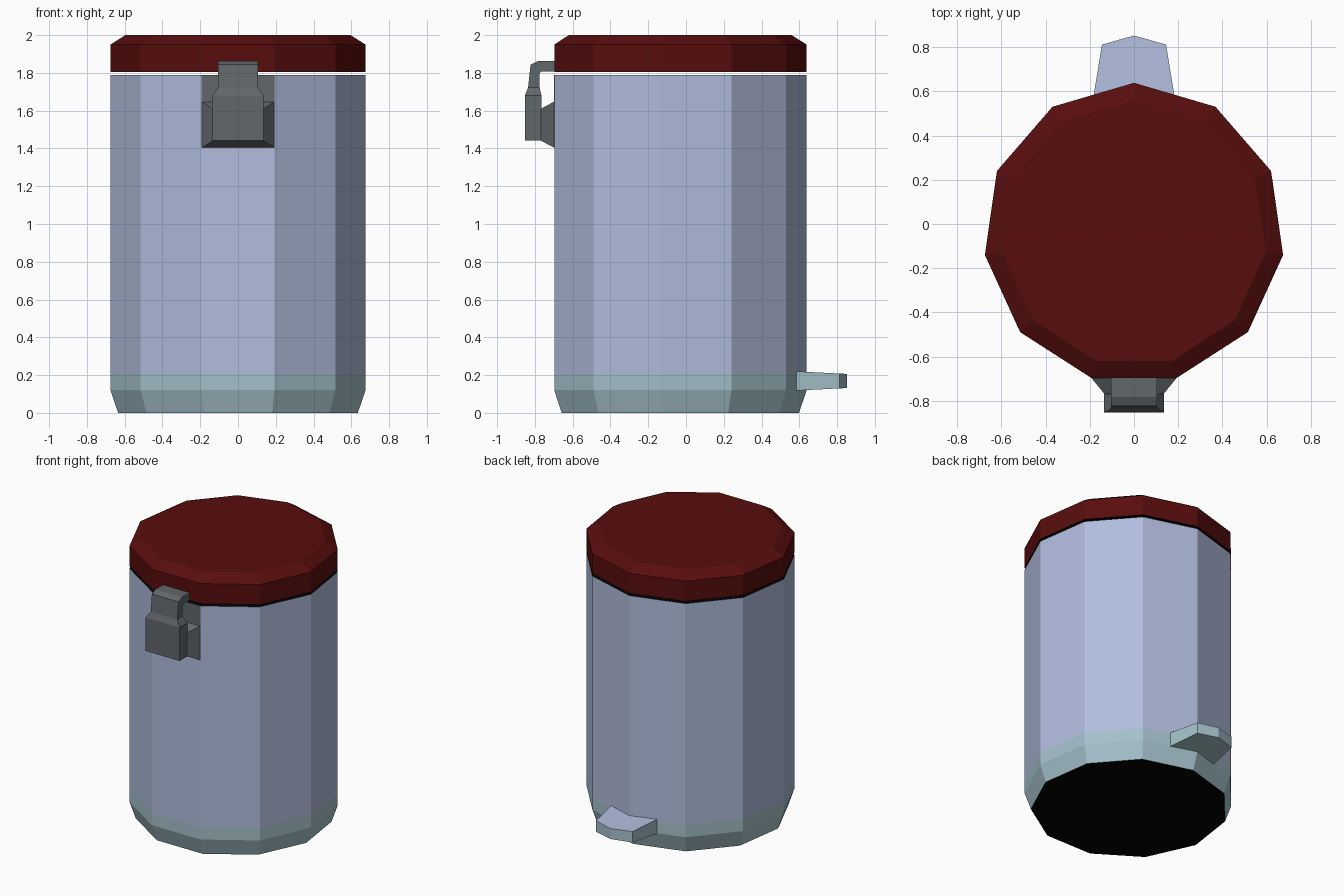
import bpy, bmesh, math

if "Cube" in bpy.data.objects:
    bpy.data.objects.remove(bpy.data.objects["Cube"])

CY, N = -0.043, 11          # centre and side count of the can


def mat(name, rgb):
    m = bpy.data.materials.new(name)
    m.diffuse_color = (*rgb, 1)
    m.use_nodes = True
    m.node_tree.nodes["Principled BSDF"].inputs["Base Color"].default_value = m.diffuse_color
    return m


BLUE = mat("pale blue", (0.44, 0.51, 0.73))
TEAL = mat("pale teal", (0.37, 0.53, 0.59))
RED = mat("dark red", (0.098, 0.004, 0.004))
GREY = mat("dark grey", (0.12, 0.135, 0.144))
BLACK = mat("black", (0.001, 0.001, 0.001))


def loft(name, rings, mats, rule=lambda c, n: 0):
    """Skin equal-sized rings of points, cap the ends, colour by rule."""
    bm = bmesh.new()
    rows = [[bm.verts.new(p) for p in r] for r in rings]
    k = len(rows[0])
    for a, b in zip(rows, rows[1:]):
        for i in range(k):
            j = (i + 1) % k
            bm.faces.new((a[i], a[j], b[j], b[i]))
    bm.faces.new(rows[0][::-1])
    bm.faces.new(rows[-1])
    bmesh.ops.recalc_face_normals(bm, faces=bm.faces)
    bm.normal_update()
    for f in bm.faces:
        f.material_index = rule(f.calc_center_median(), f.normal)
    me = bpy.data.meshes.new(name)
    bm.to_mesh(me)
    bm.free()
    for m in mats:
        me.materials.append(m)
    ob = bpy.data.objects.new(name, me)
    bpy.context.collection.objects.link(ob)
    return ob


def ring(r, z):
    a = [math.pi / 2 + i * math.tau / N for i in range(N)]
    return [(r * math.cos(t), CY + r * math.sin(t), z) for t in a]


def rect(w, y, z0, z1):
    return [(-w, y, z0), (w, y, z0), (w, y, z1), (-w, y, z1)]


# Can with teal foot band and black caps
loft("can_body", [ring(0.641, 0), ring(0.682, 0.12), ring(0.682, 0.207), ring(0.682, 1.79)],
     [BLUE, TEAL, BLACK],
     lambda c, n: 2 if abs(n.z) > 0.9 else (1 if c.z < 0.2 else 0))

# Bevelled lid, floating just above the can
loft("lid", [ring(0.682, 1.806), ring(0.682, 1.95), ring(0.602, 2.0)], [RED, BLACK],
     lambda c, n: 1 if n.z < -0.9 else 0)

# Clasp plate covering the top of the front facet, and its raised base
loft("clasp_plate", [rect(0.192, -0.695, 1.404, 1.79), rect(0.192, -0.700, 1.404, 1.79)], [GREY])
loft("clasp_base", [rect(0.192, -0.698, 1.404, 1.648), rect(0.135, -0.768, 1.441, 1.61)], [GREY])

# Clasp lever: outer and inner path points with half widths
path = [(-0.697, 1.862, -0.697, 1.807, 0.105),
        (-0.784, 1.862, -0.765, 1.807, 0.105),
        (-0.823, 1.844, -0.775, 1.800, 0.105),
        (-0.836, 1.722, -0.775, 1.722, 0.105),
        (-0.853, 1.680, -0.765, 1.680, 0.135),
        (-0.853, 1.441, -0.765, 1.441, 0.135)]
loft("clasp_lever", [[(-w, yo, zo), (w, yo, zo), (w, yi, zi), (-w, yi, zi)]
                     for yo, zo, yi, zi, w in path], [GREY])

# Foot pedal at the back, tapering outwards, blue on top
outline = [(0, 0.635), (0.183, 0.58), (0.145, 0.812), (0, 0.853), (-0.145, 0.812), (-0.183, 0.58)]


def pedal_ring(sign):
    return [(x, y, 0.169 + sign * (0.051 - 0.05 * (y - 0.58))) for x, y in outline]


loft("foot_pedal", [pedal_ring(-1), pedal_ring(1)], [TEAL, BLUE],
     lambda c, n: 1 if n.z > 0.7 else 0)
